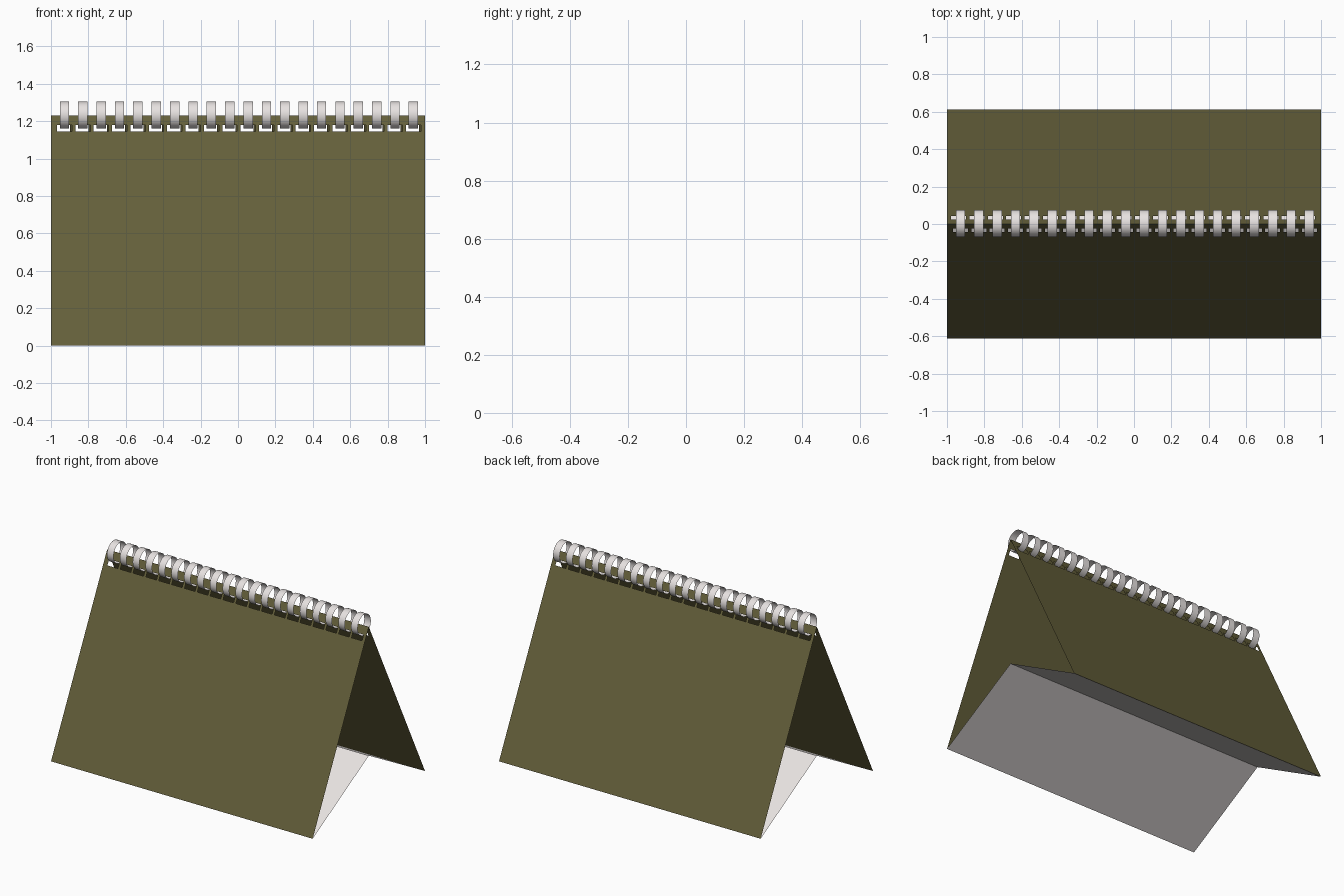
import bpy, bmesh, math

if "Cube" in bpy.data.objects:
    bpy.data.objects.remove(bpy.data.objects["Cube"])

def material(name, rgb):
    m = bpy.data.materials.new(name)
    m.diffuse_color = (*rgb, 1)
    m.use_nodes = True
    m.node_tree.nodes["Principled BSDF"].inputs["Base Color"].default_value = m.diffuse_color
    return m

olive = material("olive card", (0.128, 0.115, 0.043))
white = material("off white", (0.82, 0.78, 0.77))

H, D, FOLD = 1.23, 0.613, 0.34      # apex height, half depth, base fold height
N, STEP, X0 = 20, 0.0982, -0.928    # ring count, spacing, first ring centre
RING_W, RING_R, SLOT_W = 0.05, 0.072, 0.08

def make(name, bm, mat):
    me = bpy.data.meshes.new(name)
    bmesh.ops.remove_doubles(bm, verts=bm.verts, dist=1e-5)
    bm.to_mesh(me)
    bm.free()
    me.materials.append(mat)
    ob = bpy.data.objects.new(name, me)
    bpy.context.collection.objects.link(ob)
    return ob

# Sloping card with a row of slots; side is -1 for front, 1 for back
def panel(name, side):
    bm = bmesh.new()
    xs = [-1]
    for i in range(N):
        c = X0 + i * STEP
        xs += [c - SLOT_W / 2, c + SLOT_W / 2]
    xs = [x * -side for x in xs + [1]]   # back is the front turned half round
    zs = [0, 1.144, 1.18, H]
    for r in range(3):
        for c in range(len(xs) - 1):
            if r == 1 and c % 2 == 1:
                continue                 # open slot
            pts = [(xs[c], zs[r]), (xs[c + 1], zs[r]),
                   (xs[c + 1], zs[r + 1]), (xs[c], zs[r + 1])]
            bm.faces.new([bm.verts.new((x, side * D * (1 - z / H), z)) for x, z in pts])
    make(name, bm, olive)

panel("front_panel", -1)
panel("back_panel", 1)

# Base sheet folded upwards in the middle
bm = bmesh.new()
for (y0, z0), (y1, z1) in (((-D, 0), (0, FOLD)), ((0, FOLD), (D, 0))):
    bm.faces.new([bm.verts.new(p) for p in
                  ((-1, y0, z0), (1, y0, z0), (1, y1, z1), (-1, y1, z1))])
make("folded_base", bm, white)

# Binding rings: thin bands through the slots
bm = bmesh.new()
SEG = 32
for i in range(N):
    c = X0 + i * STEP
    loops = []
    for x in (c - RING_W / 2, c + RING_W / 2):
        loops.append([bm.verts.new((x, 0.003 + RING_R * math.cos(2 * math.pi * k / SEG),
                                    1.233 + RING_R * math.sin(2 * math.pi * k / SEG)))
                      for k in range(SEG)])
    a, b = loops
    for k in range(SEG):
        n = (k + 1) % SEG
        f = bm.faces.new((a[k], a[n], b[n], b[k]))
        f.smooth = True
bmesh.ops.recalc_face_normals(bm, faces=bm.faces)
bm.normal_update()
# make all bands face outwards
flip = [f for f in bm.faces
        if f.normal.y * (f.calc_center_median().y - 0.003)
        + f.normal.z * (f.calc_center_median().z - 1.233) < 0]
bmesh.ops.reverse_faces(bm, faces=flip)
make("binding_rings", bm, white)
